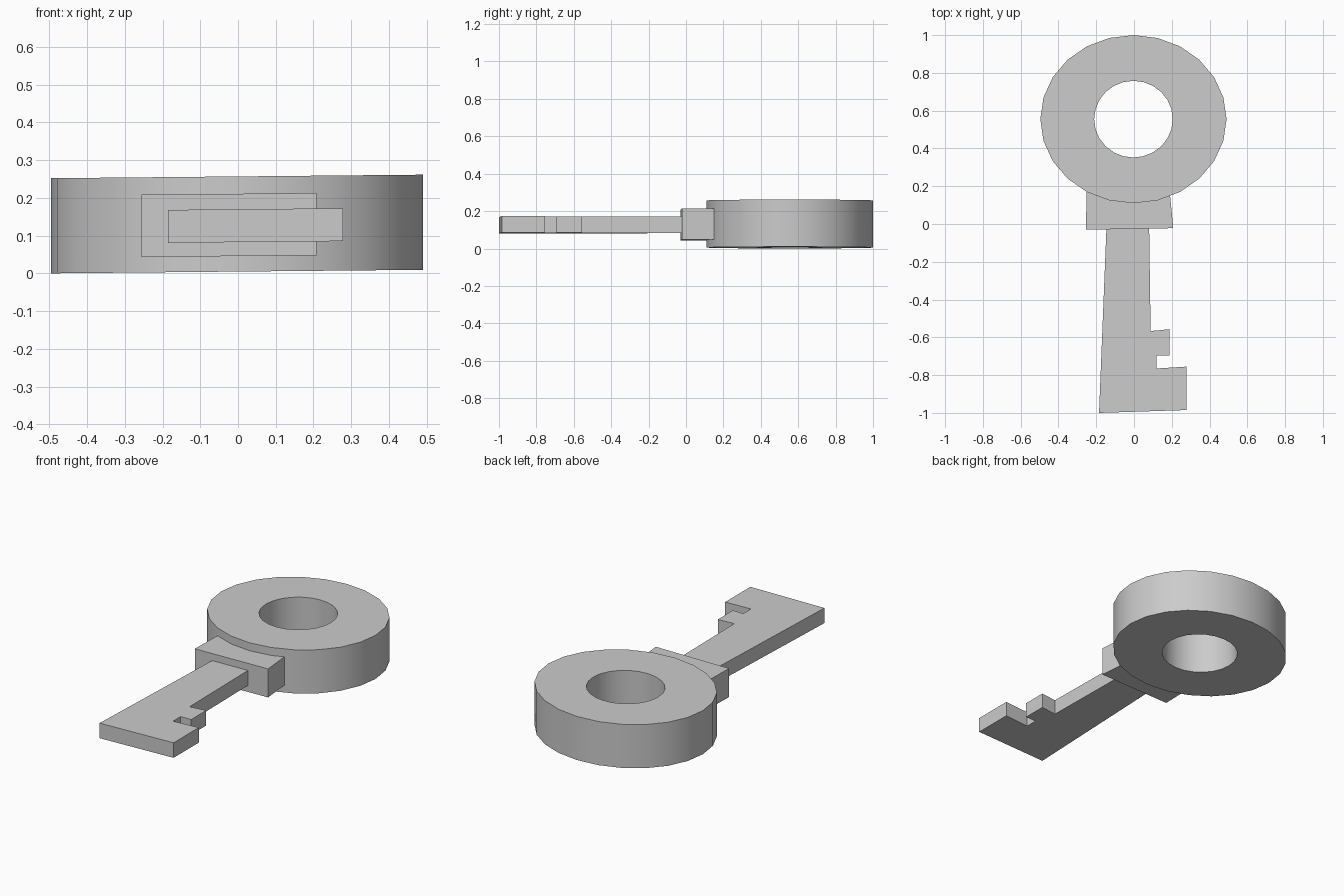
import bpy, bmesh
from math import cos, sin, tau, radians

if "Cube" in bpy.data.objects:
    bpy.data.objects.remove(bpy.data.objects["Cube"])

TILT = 0.0095  # slight rise towards +x


def finish(name, bm, smooth=False):
    bmesh.ops.recalc_face_normals(bm, faces=bm.faces)
    mesh = bpy.data.meshes.new(name)
    bm.to_mesh(mesh)
    bm.free()
    obj = bpy.data.objects.new(name, mesh)
    bpy.context.collection.objects.link(obj)
    if smooth:
        bpy.ops.object.select_all(action='DESELECT')
        obj.select_set(True)
        bpy.context.view_layer.objects.active = obj
        bpy.ops.object.shade_smooth_by_angle(angle=radians(30))
    return obj


def slab(name, outline, z0, z1):
    bm = bmesh.new()
    low, high = ([bm.verts.new((x, y, z + TILT * x)) for x, y in outline] for z in (z0, z1))
    bm.faces.new(low)
    bm.faces.new(high)
    n = len(outline)
    for i in range(n):
        j = (i + 1) % n
        bm.faces.new((low[i], low[j], high[j], high[i]))
    return finish(name, bm)


def ring(name, cx, cy, outer, inner, z0, z1, sides=24):
    bm = bmesh.new()
    section = [(outer, z0), (outer, z1), (inner, z1), (inner, z0)]
    loops = []
    for i in range(sides):
        a = tau * i / sides
        loops.append([])
        for (rx, ry), z in section:
            x, y = cx + rx * cos(a), cy + ry * sin(a)
            loops[-1].append(bm.verts.new((x, y, z + TILT * x)))
    for i in range(sides):
        a, b = loops[i], loops[(i + 1) % sides]
        for k in range(4):
            m = (k + 1) % 4
            bm.faces.new((a[k], b[k], b[m], a[m]))
    return finish(name, bm, smooth=True)


# Round grip with a finger hole
ring("key_bow", -0.003, 0.555, (0.493, 0.445), (0.208, 0.203), 0.005, 0.257)

# Block joining grip and shaft
slab("collar", [(-0.255, -0.03), (0.208, -0.022), (0.187, 0.19), (-0.25, 0.19)], 0.046, 0.211)

# Tapered shaft with two teeth on the right
slab("blade", [(-0.145, 0.0), (0.08, 0.0), (0.088, -0.567), (0.187, -0.557), (0.187, -0.695),
               (0.12, -0.695), (0.12, -0.765), (0.278, -0.755), (0.278, -0.985), (-0.185, -1.0)],
     0.083, 0.17)
